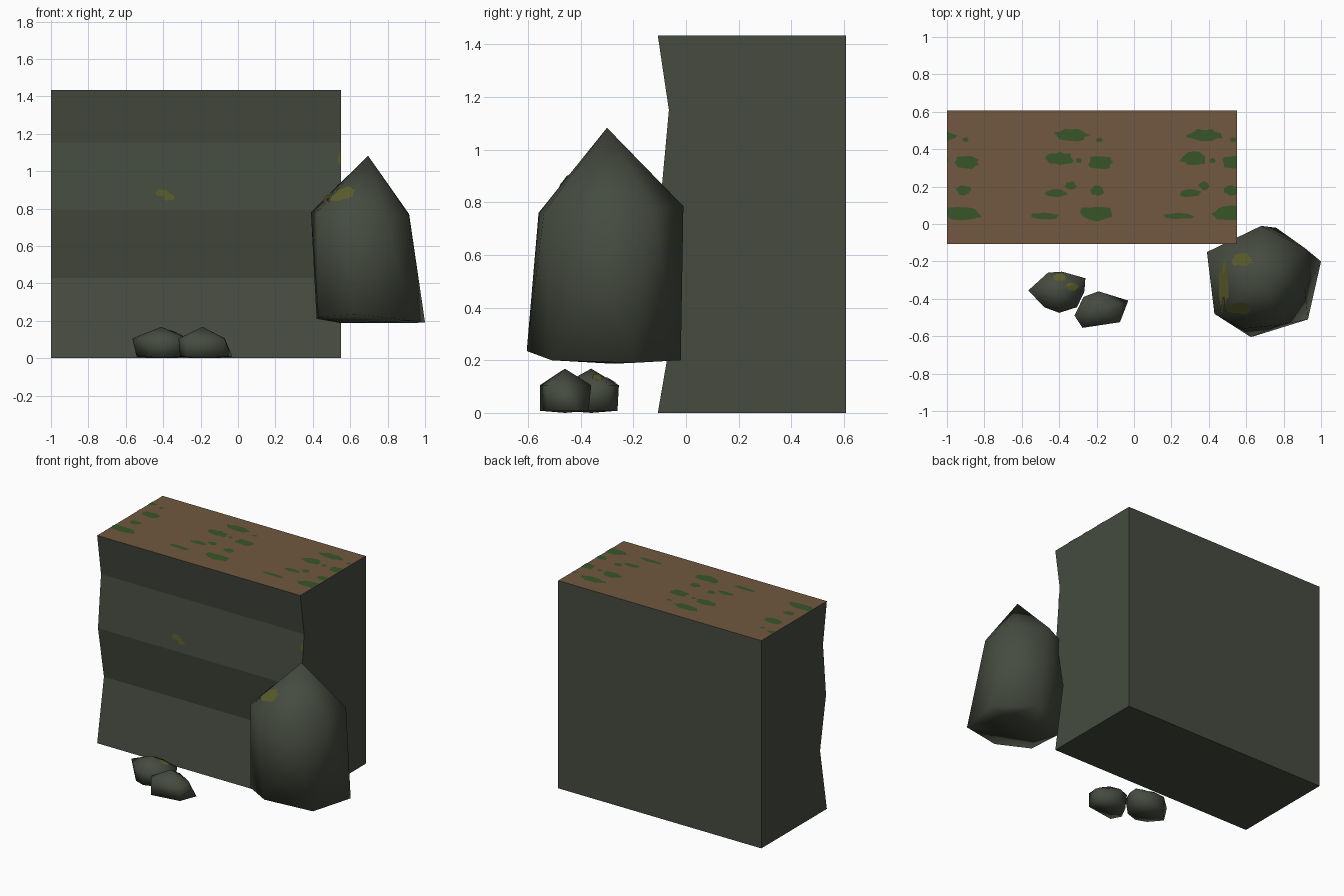
import bpy, bmesh, math, random
from mathutils import Vector
from mathutils.bvhtree import BVHTree

if "Cube" in bpy.data.objects:
    bpy.data.objects.remove(bpy.data.objects["Cube"])

random.seed(4)


def material(name, rgb):
    m = bpy.data.materials.new(name)
    m.diffuse_color = (*rgb, 1)
    m.use_nodes = True
    m.node_tree.nodes["Principled BSDF"].inputs["Base Color"].default_value = m.diffuse_color
    return m


STONE = material("grey green stone", (0.061, 0.071, 0.051))
EARTH = material("brown earth", (0.165, 0.098, 0.050))
GRASS = material("dark grass", (0.038, 0.092, 0.021))
MOSS = material("yellow moss", (0.098, 0.105, 0.024))


def finish(bm, name, mats, smooth=False):
    me = bpy.data.meshes.new(name)
    for m in mats:
        me.materials.append(m)
    for f in bm.faces:
        f.smooth = smooth
    bm.to_mesh(me)
    tree = BVHTree.FromBMesh(bm)
    bm.free()
    bpy.context.collection.objects.link(bpy.data.objects.new(name, me))
    return tree


# Cliff block: folded front profile (y, z) extruded along x
X0, X1, TOP = -1.0, 0.55, 1.433
profile = [(-0.107, 0), (-0.033, 0.43), (-0.098, 0.79), (-0.065, 1.15),
           (-0.107, TOP), (0.607, TOP), (0.607, 0)]
bm = bmesh.new()
face = bm.faces.new([bm.verts.new((X0, y, z)) for y, z in profile])
ext = bmesh.ops.extrude_face_region(bm, geom=[face])
bmesh.ops.translate(bm, vec=(X1 - X0, 0, 0),
                    verts=[v for v in ext["geom"] if isinstance(v, bmesh.types.BMVert)])
bmesh.ops.recalc_face_normals(bm, faces=bm.faces)
for f in bm.faces:
    f.material_index = 1 if f.normal.z > 0.9 else 0
cliff = finish(bm, "cliff_block", [STONE, EARTH])


# Rocks: faceted hulls with soft shading
def rock(name, points):
    bm = bmesh.new()
    for p in points:
        bm.verts.new(p)
    hull = bmesh.ops.convex_hull(bm, input=bm.verts)
    loose = [v for v in bm.verts if not v.link_faces]
    bmesh.ops.delete(bm, geom=loose, context="VERTS")
    bmesh.ops.recalc_face_normals(bm, faces=bm.faces)
    return finish(bm, name, [STONE], True)


boulder = rock("boulder", [
    (0.695, -0.30, 1.083),
    (0.39, -0.15, 0.78), (0.43, -0.48, 0.79), (0.58, -0.56, 0.76), (0.78, -0.54, 0.76),
    (0.915, -0.35, 0.76), (0.915, -0.13, 0.77), (0.68, -0.01, 0.785),
    (0.42, -0.17, 0.21), (0.43, -0.48, 0.22), (0.625, -0.605, 0.235), (0.93, -0.51, 0.20),
    (1.0, -0.20, 0.19), (0.76, -0.02, 0.20), (0.55, -0.30, 0.188), (0.85, -0.25, 0.188)])


def pebble(name, peak, outline, centre):
    pts = [peak, (centre[0], centre[1], 0.0)]
    for x, y, low in outline:
        pts.append((x, y, 0.105))
        pts.append((centre[0] + (x - centre[0]) * low, centre[1] + (y - centre[1]) * low, 0.008))
    return rock(name, pts)


left_pebble = pebble("left_small_rock", (-0.41, -0.36, 0.168), [
    (-0.565, -0.355, 0.85), (-0.46, -0.26, 0.95), (-0.385, -0.255, 0.95), (-0.26, -0.29, 0.9),
    (-0.265, -0.36, 0.9), (-0.305, -0.445, 0.9), (-0.40, -0.475, 0.9), (-0.48, -0.445, 0.9)],
    (-0.41, -0.36))
pebble("right_small_rock", (-0.19, -0.46, 0.168), [
    (-0.318, -0.49, 0.93), (-0.27, -0.39, 0.9), (-0.19, -0.36, 0.9), (-0.08, -0.425, 1.45),
    (-0.07, -0.455, 1.1), (-0.075, -0.525, 1.0), (-0.275, -0.555, 1.0)], (-0.19, -0.46))


# Ragged thin patches draped onto a surface, cast down or toward the back
def patches(name, mat, tree, spots, down=True, lo=-9, hi=9, lift=0.003):
    bm = bmesh.new()
    n = 16
    ray = Vector((0, 0, -1)) if down else Vector((0, 1, 0))

    def drop(a, b):
        a = min(max(a, lo), hi)
        start = Vector((a, b, 3)) if down else Vector((a, -3, b))
        hit, nor, _, _ = tree.ray_cast(start, ray)
        return bm.verts.new(hit + nor * lift) if hit else None

    for cx, cy, w, h in spots:
        if cx - w > hi or cx + w < lo:
            continue
        radii = [random.uniform(0.78, 1.12) for _ in range(n)]
        rings = [[drop(cx + w * r * k * math.cos(i * math.tau / n),
                       cy + h * r * k * math.sin(i * math.tau / n))
                  for i, r in enumerate(radii)] for k in (0.5, 1)]
        mid = drop(cx, cy)
        inner, outer = rings
        for i in range(n):
            j = (i + 1) % n
            for quad in ((mid, inner[i], inner[j]), (inner[i], outer[i], outer[j], inner[j])):
                if all(quad):
                    bm.faces.new(quad)
    bmesh.ops.dissolve_degenerate(bm, dist=1e-5, edges=bm.edges)
    for f in bm.faces:
        f.normal_update()
        if f.normal.dot(ray) > 0:
            f.normal_flip()
    finish(bm, name, [mat])


# Grass tufts repeat along the top
tile = [(-0.20, 0.055, 0.10, 0.042), (-0.48, 0.042, 0.08, 0.018), (-0.195, 0.18, 0.038, 0.028),
        (-0.415, 0.165, 0.06, 0.02), (-0.34, 0.205, 0.03, 0.022), (-0.395, 0.35, 0.075, 0.035),
        (-0.295, 0.34, 0.017, 0.015), (-0.18, 0.33, 0.07, 0.037), (-0.335, 0.475, 0.095, 0.033),
        (-0.185, 0.45, 0.018, 0.012)]
tufts = [(x + k * 0.715, y, w, h) for k in (-1, 0, 1) for x, y, w, h in tile]
patches("grass_patches", GRASS, cliff, tufts, lo=X0 + 0.001, hi=X1 - 0.001)

# Moss on the cliff front, the boulder and the left small rock
patches("cliff_moss", MOSS, cliff, [(-0.405, 0.885, 0.035, 0.018), (-0.37, 0.862, 0.03, 0.02),
                                    (0.545, 1.07, 0.012, 0.035)],
        down=False, lo=X0 + 0.001, hi=X1 - 0.001)
patches("boulder_moss", MOSS, boulder, [(0.565, -0.45, 0.065, 0.03), (0.48, -0.33, 0.028, 0.14),
                                        (0.58, -0.195, 0.06, 0.035)], lift=0.005)
patches("small_rock_moss", MOSS, left_pebble, [(-0.40, -0.287, 0.035, 0.022),
                                               (-0.33, -0.335, 0.033, 0.02)])
